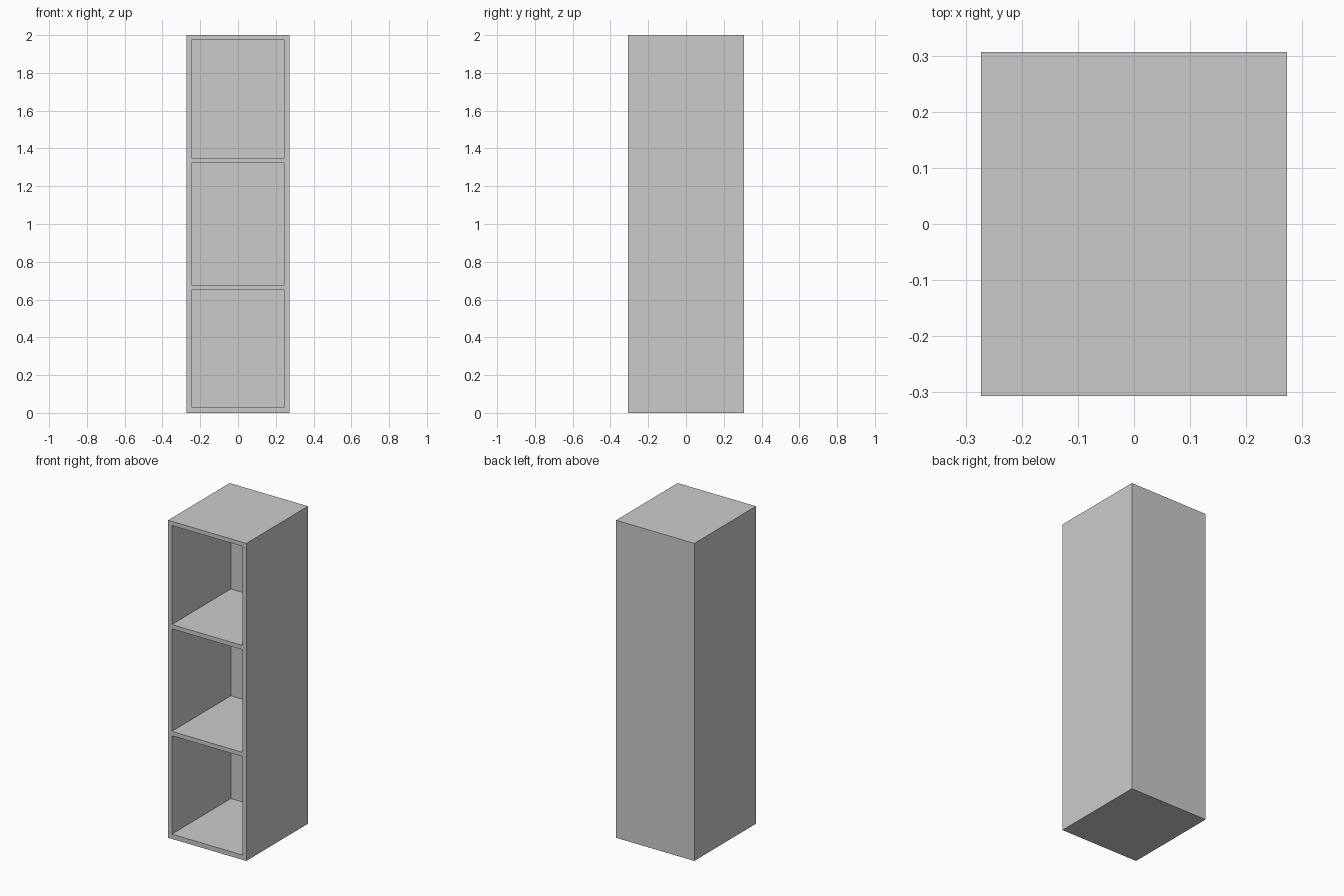
import bpy

if "Cube" in bpy.data.objects:
    bpy.data.objects.remove(bpy.data.objects["Cube"])

WIDTH, DEPTH, HEIGHT = 0.545, 0.613, 2.0
WALL = 0.026
OPENINGS = [(0.03, 0.65), (0.677, 1.323), (1.35, 1.974)]  # bottom and top of each bay


def box(name, x, y, z):
    """Axis-aligned box from (min, max) pairs."""
    centre = [(a + b) / 2 for a, b in (x, y, z)]
    bpy.ops.mesh.primitive_cube_add(size=1, location=centre)
    ob = bpy.context.object
    ob.name = name
    ob.scale = [b - a for a, b in (x, y, z)]
    bpy.ops.object.transform_apply(location=True, rotation=False, scale=True)
    return ob


# Cabinet body
cabinet = box("shelf_cabinet", (-WIDTH / 2, WIDTH / 2), (-DEPTH / 2, DEPTH / 2), (0, HEIGHT))

# Three open bays hollowed out from the front, leaving shelves and a back panel
inner = WIDTH / 2 - WALL
for low, high in OPENINGS:
    cutter = box("bay_cutter", (-inner, inner), (-DEPTH / 2 - 0.1, DEPTH / 2 - WALL), (low, high))
    cutter.hide_render = True
    cut = cabinet.modifiers.new("bay", 'BOOLEAN')
    cut.operation = 'DIFFERENCE'
    cut.solver = 'EXACT'
    cut.object = cutter
    bpy.context.view_layer.objects.active = cabinet
    bpy.ops.object.modifier_apply(modifier=cut.name)
    bpy.data.objects.remove(cutter, do_unlink=True)
